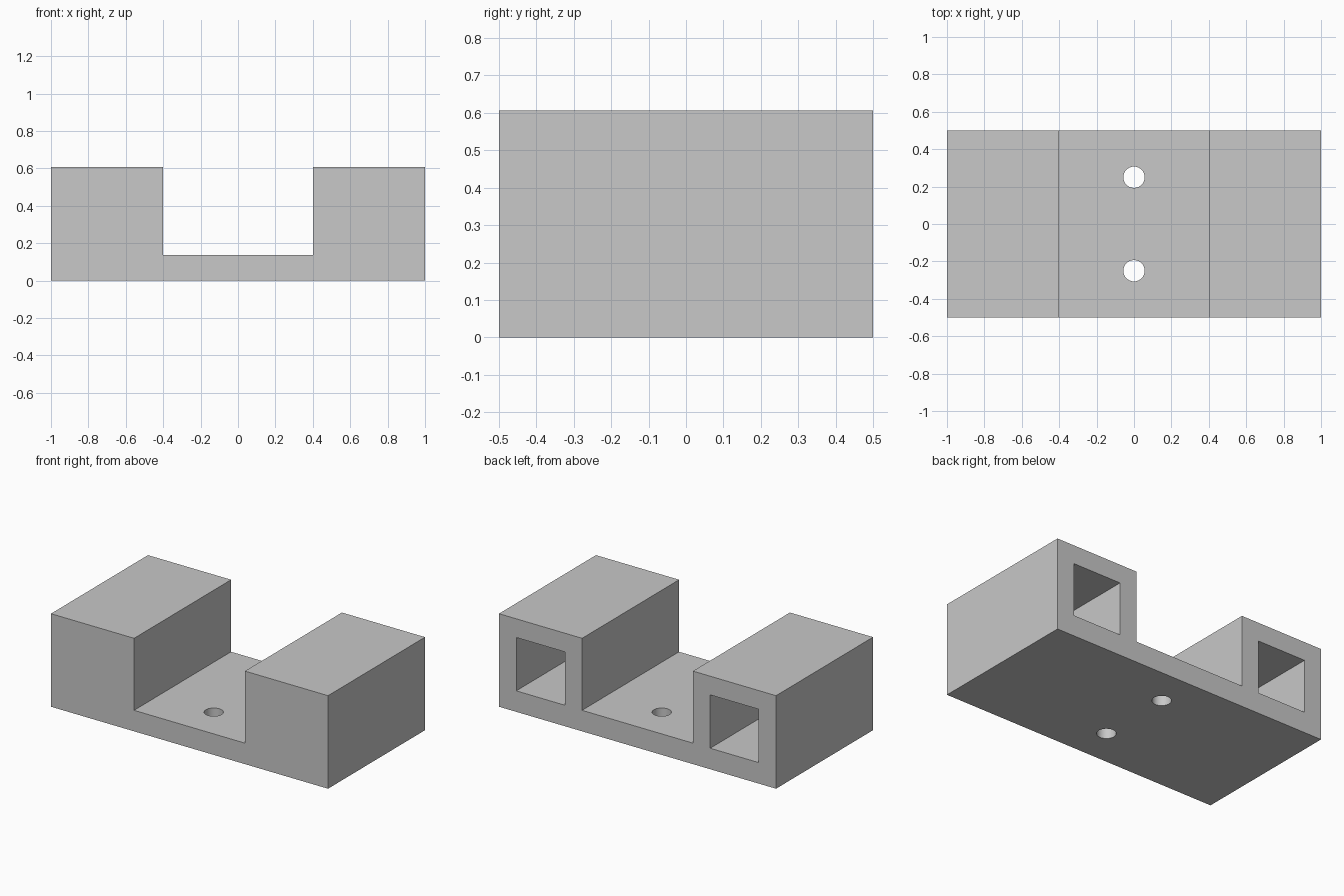
import bpy

cube = bpy.data.objects.get("Cube")
if cube:
    bpy.data.objects.remove(cube, do_unlink=True)

BASE_H, TOP = 0.137, 0.607      # base thickness and overall height
HALF_Y = 0.5
WALL = 0.125                    # housing wall thickness
INNER_X = 0.4                   # inner side of each housing
HOLE_R, HOLE_Y = 0.057, 0.25

grey = bpy.data.materials.new("light_grey")
grey.use_nodes = True
colour = (0.58, 0.58, 0.58, 1)
grey.diffuse_color = colour
grey.node_tree.nodes["Principled BSDF"].inputs["Base Color"].default_value = colour


def box(name, low, high):
    """Axis-aligned box between two corners."""
    centre = [(a + b) / 2 for a, b in zip(low, high)]
    bpy.ops.mesh.primitive_cube_add(size=1, location=centre)
    obj = bpy.context.object
    obj.name = name
    obj.scale = [b - a for a, b in zip(low, high)]
    bpy.ops.object.transform_apply(location=True, rotation=False, scale=True)
    obj.data.materials.append(grey)
    return obj


def cut(target, cutter):
    """Subtract the cutter and discard it."""
    cutter.hide_render = True
    mod = target.modifiers.new("cut", "BOOLEAN")
    mod.operation = "DIFFERENCE"
    mod.solver = "EXACT"
    mod.object = cutter
    bpy.ops.object.select_all(action="DESELECT")
    target.select_set(True)
    bpy.context.view_layer.objects.active = target
    bpy.ops.object.modifier_apply(modifier=mod.name)
    bpy.data.objects.remove(cutter, do_unlink=True)


# Base plate with two screw holes
base = box("base_plate", (-1, -HALF_Y, 0), (1, HALF_Y, BASE_H))
for side in (-1, 1):
    bpy.ops.mesh.primitive_cylinder_add(
        vertices=48, radius=HOLE_R, depth=1, location=(0, side * HOLE_Y, 0))
    hole = bpy.context.object
    hole.name = "screw_hole_cutter"
    hole.data.materials.append(grey)
    cut(base, hole)
bpy.ops.object.shade_smooth_by_angle()

# Housings, each with a pocket open at the back and floored by the base plate
for name, x0, x1 in (("left_housing", INNER_X, 1), ("right_housing", -1, -INNER_X)):
    housing = box(name, (x0, -HALF_Y, BASE_H), (x1, HALF_Y, TOP))
    pocket = box("pocket_cutter",
                 (x0 + WALL, -HALF_Y + WALL, BASE_H - 0.1),
                 (x1 - WALL, HALF_Y + 0.1, TOP - WALL + 0.003))
    cut(housing, pocket)
